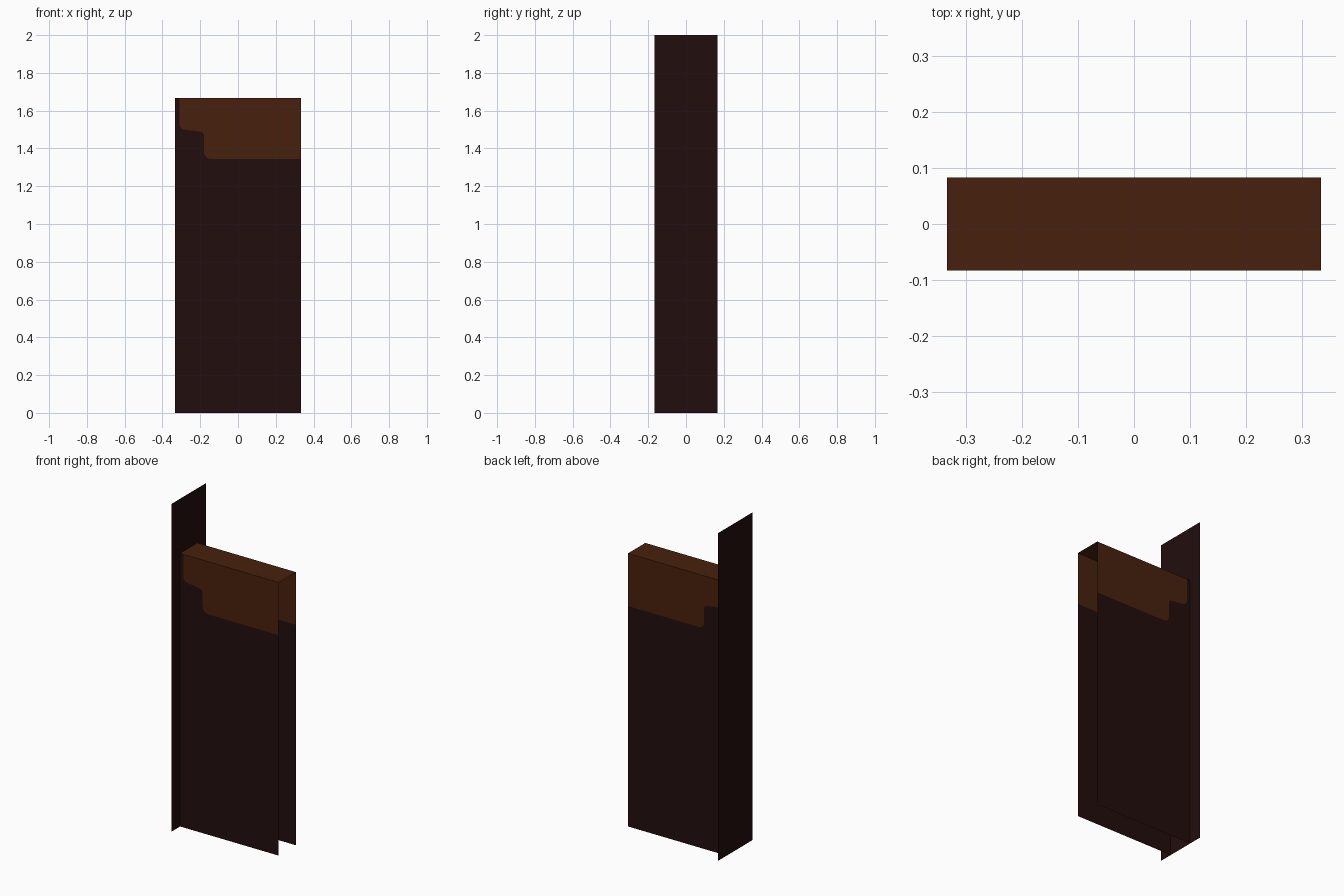
import bpy
import bmesh
from mathutils import Vector

cube = bpy.data.objects.get("Cube")
if cube:
    bpy.data.objects.remove(cube, do_unlink=True)

HALF_W, HALF_D, BODY_H = 0.333, 0.083, 1.667
BOARD_D, BOARD_H = 0.167, 2.0


def make_material(name, rgb):
    mat = bpy.data.materials.new(name)
    mat.use_nodes = True
    mat.diffuse_color = (*rgb, 1)
    bsdf = next(n for n in mat.node_tree.nodes if n.type == 'BSDF_PRINCIPLED')
    bsdf.inputs["Base Color"].default_value = (*rgb, 1)
    return mat


dark = make_material("dark brown", (0.0165, 0.0042, 0.0042))
warm = make_material("warm brown", (0.064, 0.0155, 0.004))


def make_sheet(name, polygons, materials):
    """Build flat open faces from (points, material index) pairs."""
    bm = bmesh.new()
    for points, index in polygons:
        face = bm.faces.new([bm.verts.new(p) for p in points])
        face.material_index = index
    bmesh.ops.remove_doubles(bm, verts=bm.verts, dist=1e-5)
    mesh = bpy.data.meshes.new(name)
    bm.to_mesh(mesh)
    bm.free()
    for mat in materials:
        mesh.materials.append(mat)
    obj = bpy.data.objects.new(name, mesh)
    bpy.context.collection.objects.link(obj)
    return obj


def fillet(before, corner, after, radius, steps=6):
    """Rounded corner as a quadratic curve."""
    a, c, b = Vector(before), Vector(corner), Vector(after)
    p = c + (a - c).normalized() * radius
    q = c + (b - c).normalized() * radius
    ts = [i / steps for i in range(steps + 1)]
    return [tuple(p * (1 - t) ** 2 + c * 2 * t * (1 - t) + q * t * t) for t in ts]


# Stepped border between the two colours, from the top edge to the open end
path = [(-0.31, BODY_H), (-0.31, 1.503), (-0.18, 1.487), (-0.18, 1.345), (HALF_W, 1.345)]
border = [path[0]]
for i, radius in zip((1, 2, 3), (0.03, 0.022, 0.04)):
    border += fillet(path[i - 1], path[i], path[i + 1], radius)
border.append(path[-1])

lower = [(-HALF_W, BODY_H), (-HALF_W, 0), (HALF_W, 0)] + border[::-1]
upper = border + [(HALF_W, BODY_H)]

# Front and back panels
for name, side in (("front_panel", -1), ("back_panel", 1)):
    polygons = []
    for outline, index in ((lower, 0), (upper, 1)):
        points = [(x, side * HALF_D, z) for x, z in outline]
        polygons.append((points[::-side], index))
    make_sheet(name, polygons, [dark, warm])

# Top panel
make_sheet("top_panel", [([(-HALF_W, -HALF_D, BODY_H), (HALF_W, -HALF_D, BODY_H),
                           (HALF_W, HALF_D, BODY_H), (-HALF_W, HALF_D, BODY_H)], 0)], [warm])

# Tall end board closing one side
make_sheet("end_board", [([(-HALF_W, BOARD_D, 0), (-HALF_W, -BOARD_D, 0),
                           (-HALF_W, -BOARD_D, BOARD_H), (-HALF_W, BOARD_D, BOARD_H)], 0)], [dark])
